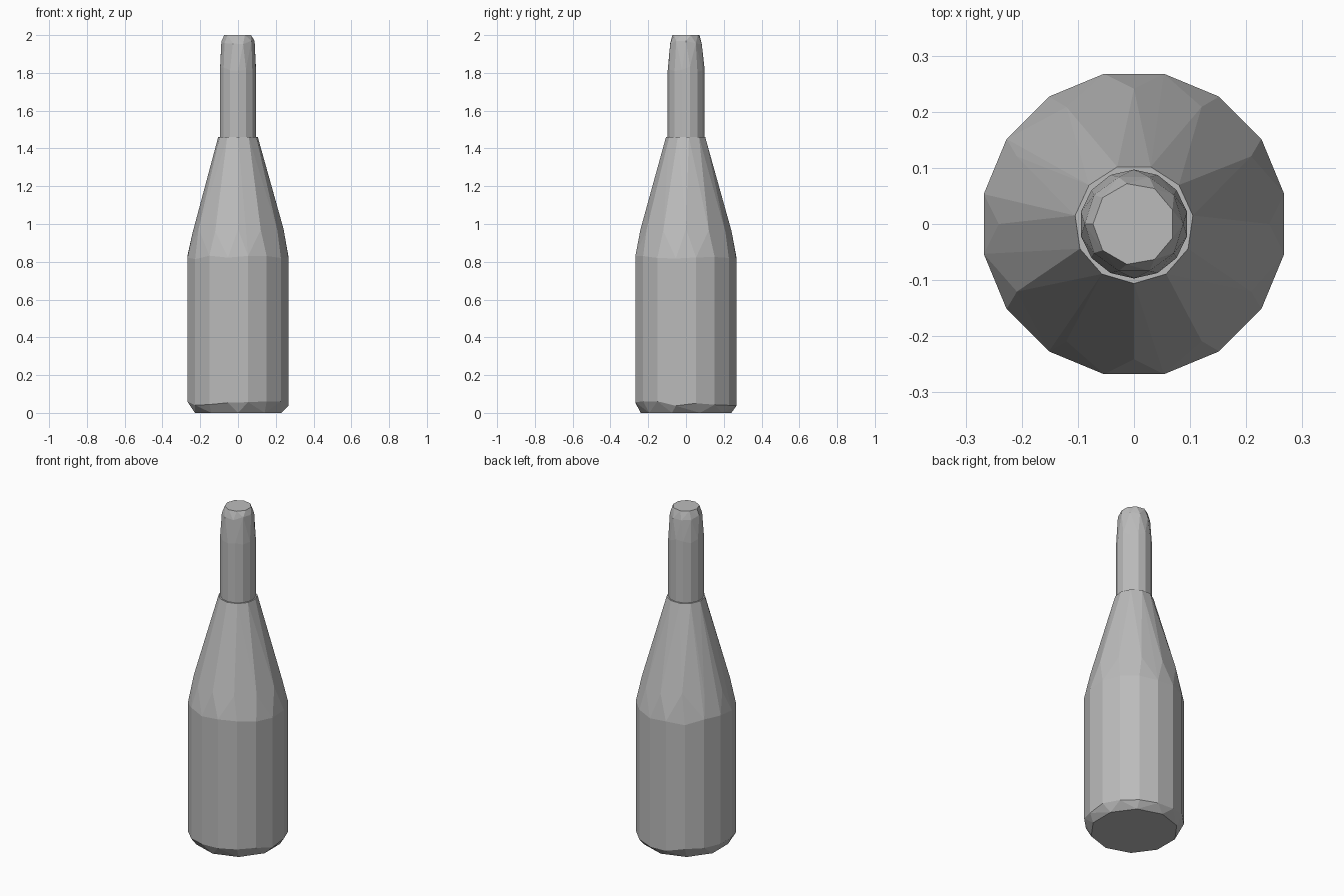
import bpy, bmesh, math, random

cube = bpy.data.objects.get("Cube")
if cube:
    bpy.data.objects.remove(cube, do_unlink=True)

random.seed(4)

grey = bpy.data.materials.new("plain grey")
grey.use_nodes = True
colour = (0.5, 0.5, 0.5, 1)
grey.diffuse_color = colour
grey.node_tree.nodes["Principled BSDF"].inputs["Base Color"].default_value = colour


def faceted_part(name, rings):
    """Convex faceted solid through rings of (height, radius, sides, turn, height jitter)."""
    bm = bmesh.new()
    for z, radius, sides, turn, jitter in rings:
        for i in range(sides):
            a = 2 * math.pi * (i + turn) / sides
            bm.verts.new((radius * math.cos(a), radius * math.sin(a),
                          z + random.uniform(-jitter, jitter)))
    hull = bmesh.ops.convex_hull(bm, input=bm.verts[:])
    inside = [v for v in hull["geom_interior"] if isinstance(v, bmesh.types.BMVert)]
    bmesh.ops.delete(bm, geom=inside, context="VERTS")
    bmesh.ops.dissolve_limit(bm, angle_limit=math.radians(2),
                             verts=bm.verts[:], edges=bm.edges[:])
    bmesh.ops.recalc_face_normals(bm, faces=bm.faces[:])
    mesh = bpy.data.meshes.new(name)
    bm.to_mesh(mesh)
    bm.free()
    mesh.materials.append(grey)
    obj = bpy.data.objects.new(name, mesh)
    bpy.context.collection.objects.link(obj)
    return obj


# Body: chamfered base, straight wall, rounded shoulder and long taper
faceted_part("bottle_body", [
    (0.0, 0.24, 10, 0.5, 0),
    (0.05, 0.273, 16, 0.5, 0.015),
    (0.82, 0.273, 16, 0.5, 0.015),
    (0.97, 0.241, 12, 0.0, 0.02),
    (1.46, 0.106, 11, 0.25, 0),
])

# Neck sleeve: straight tube, slightly narrowed and bevelled at the top
faceted_part("neck_sleeve", [
    (1.45, 0.097, 14, 0.5, 0),
    (1.82, 0.097, 14, 0.5, 0.015),
    (1.96, 0.088, 10, 0.0, 0.01),
    (2.0, 0.073, 9, 0.5, 0),
])
